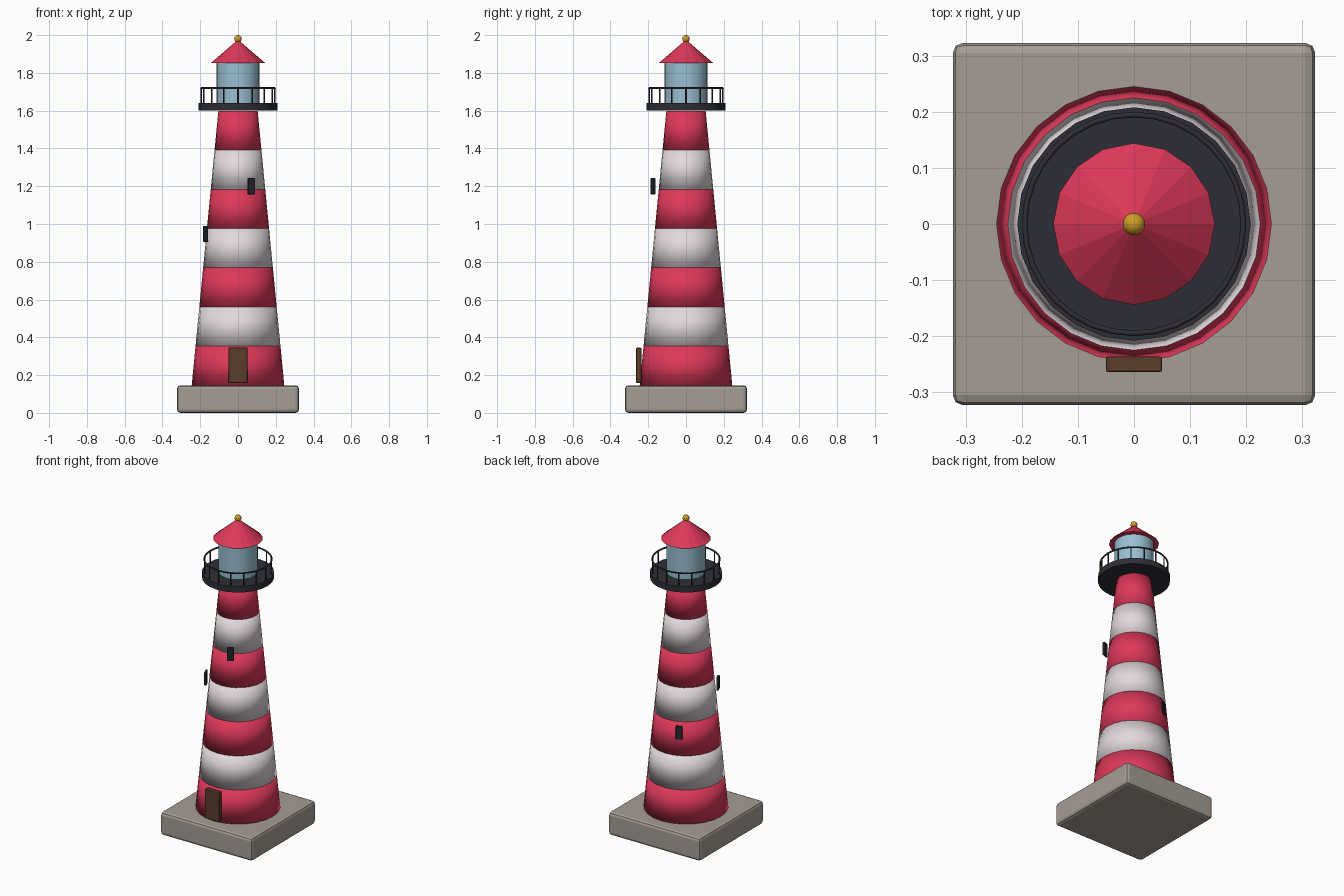
import bpy
import math

if "Cube" in bpy.data.objects:
    bpy.data.objects.remove(bpy.data.objects["Cube"], do_unlink=True)


def material(name, rgb):
    mat = bpy.data.materials.new(name)
    mat.use_nodes = True
    mat.diffuse_color = (*rgb, 1)
    mat.node_tree.nodes["Principled BSDF"].inputs["Base Color"].default_value = (*rgb, 1)
    return mat


RED = material("red_paint", (0.73, 0.04, 0.10))
WHITE = material("white_paint", (0.76, 0.69, 0.72))
STONE = material("stone", (0.38, 0.34, 0.30))
BLACK = material("black_iron", (0.027, 0.028, 0.038))
GLASS = material("pale_blue_glass", (0.32, 0.52, 0.64))
WOOD = material("brown_wood", (0.10, 0.048, 0.023))
GOLD = material("gold", (0.62, 0.34, 0.02))
PANE = material("dark_pane", (0.018, 0.021, 0.027))


def finish(name, mat, smooth=None):
    obj = bpy.context.object
    obj.name = name
    obj.data.materials.append(mat)
    if smooth == "all":
        bpy.ops.object.shade_smooth()
    elif smooth == "angle":
        bpy.ops.object.shade_smooth_by_angle(angle=math.radians(35))
    return obj


def frustum(name, mat, r1, r2, z1, z2, sides, smooth=None, x=0, y=0):
    bpy.ops.mesh.primitive_cone_add(vertices=sides, radius1=r1, radius2=r2,
                                    depth=z2 - z1, location=(x, y, (z1 + z2) / 2))
    return finish(name, mat, smooth)


def box(name, mat, size, location, bevel, turn=0):
    bpy.ops.mesh.primitive_cube_add(size=1, location=location, rotation=(0, 0, turn))
    obj = finish(name, mat)
    obj.scale = size
    bpy.ops.object.transform_apply(location=False, rotation=False, scale=True)
    mod = obj.modifiers.new("soft_edges", "BEVEL")
    mod.width = bevel
    mod.segments = 2
    return obj


# Stone plinth
PLINTH = 0.146
box("plinth", STONE, (0.646, 0.646, PLINTH), (0, 0, PLINTH / 2), 0.018)

# Tapered tower made of alternating bands
BANDS, BAND_H = 7, 0.2075
BOTTOM_R, TOP_R = 0.245, 0.104
for i in range(BANDS):
    r1, r2 = (BOTTOM_R + (TOP_R - BOTTOM_R) * k / BANDS for k in (i, i + 1))
    z = PLINTH + BAND_H * i
    frustum(f"tower_band_{i + 1}", WHITE if i % 2 else RED,
            r1, r2, z, z + BAND_H, 24, "all")

# Door at the foot of the tower
box("door", WOOD, (0.10, 0.028, 0.186), (0, -0.25, 0.252), 0.004)

# Windows winding up the wall, each facing outward
for i, (degrees, z) in enumerate(((113, 0.70), (204, 0.948), (-68, 1.20))):
    a = math.radians(degrees)
    box(f"window_{i + 1}", PANE, (0.014, 0.04, 0.085),
        (0.188 * math.cos(a), 0.188 * math.sin(a), z), 0.003, a)

# Gallery deck
DECK_TOP = 1.64
frustum("gallery_deck", BLACK, 0.208, 0.208, 1.602, DECK_TOP, 24, "angle")

# Railing: posts and a round top rail
RAIL_R, RAIL_Z, POSTS = 0.195, 1.719, 16
for i in range(POSTS):
    a = math.tau * i / POSTS
    frustum(f"railing_post_{i + 1}", BLACK, 0.004, 0.004, DECK_TOP - 0.005, RAIL_Z, 8,
            "angle", RAIL_R * math.cos(a), RAIL_R * math.sin(a))
bpy.ops.mesh.primitive_torus_add(major_radius=RAIL_R, minor_radius=0.005,
                                 major_segments=32, minor_segments=8,
                                 location=(0, 0, RAIL_Z))
finish("railing_top", BLACK, "all")

# Lantern room, roof and finial
frustum("lantern_room", GLASS, 0.114, 0.114, DECK_TOP, 1.852, 24, "angle")
frustum("roof", RED, 0.144, 0, 1.852, 1.976, 16)
bpy.ops.mesh.primitive_uv_sphere_add(segments=16, ring_count=10, radius=0.02,
                                     location=(0, 0, 1.98))
finish("finial", GOLD, "all")
